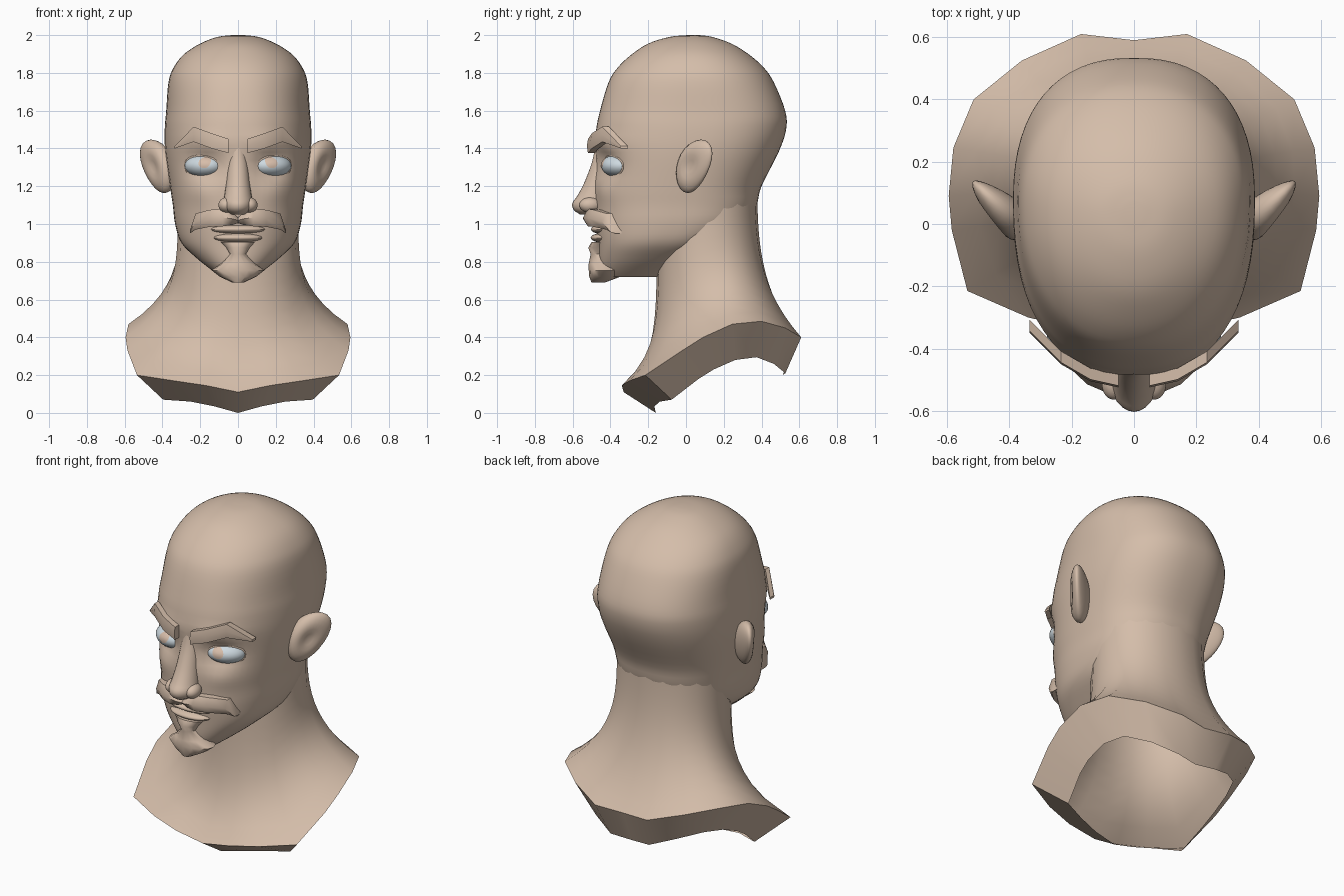
import bpy, bmesh, math
from mathutils import Vector, Matrix

cube = bpy.data.objects.get("Cube")
if cube:
    bpy.data.objects.remove(cube, do_unlink=True)


def material(name, rgb):
    mat = bpy.data.materials.new(name)
    mat.use_nodes = True
    mat.diffuse_color = (*rgb, 1)
    mat.node_tree.nodes["Principled BSDF"].inputs["Base Color"].default_value = (*rgb, 1)
    return mat


SKIN = material("warm tan skin", (0.66, 0.51, 0.4))
EYE = material("pale blue eye", (0.62, 0.70, 0.75))
IRIS = material("peach iris", (0.68, 0.51, 0.4))


def finish(bm, name, mat=SKIN, mirror=False, angle=40):
    bmesh.ops.recalc_face_normals(bm, faces=bm.faces)
    mesh = bpy.data.meshes.new(name)
    bm.to_mesh(mesh)
    bm.free()
    mesh.materials.append(mat)
    obj = bpy.data.objects.new(name, mesh)
    bpy.context.collection.objects.link(obj)
    bpy.ops.object.select_all(action='DESELECT')
    obj.select_set(True)
    bpy.context.view_layer.objects.active = obj
    bpy.ops.object.shade_smooth_by_angle(angle=math.radians(angle))
    if mirror:
        obj.modifiers.new("Mirror", 'MIRROR')


def skin_rings(bm, rings, caps=True):
    """Bridge successive rings of points with quads."""
    loops = [[bm.verts.new(p) for p in ring] for ring in rings]
    n = len(loops[0])
    for a, b in zip(loops, loops[1:]):
        for i in range(n):
            j = (i + 1) % n
            bm.faces.new((a[i], a[j], b[j], b[i]))
    if caps:
        bm.faces.new(loops[0])
        bm.faces.new(loops[-1])


def resample(rows, sub):
    """Catmull-Rom refinement of a table of profile rows."""
    out = []
    for i in range(len(rows) - 1):
        a, b, c, d = (Vector(rows[min(max(k, 0), len(rows) - 1)]) for k in range(i - 1, i + 3))
        for s in range(sub):
            t = s / sub
            out.append(b + (c - a) * t / 2 + (a * 2 - b * 5 + c * 4 - d) * t * t / 2
                       + (b * 3 - a - c * 3 + d) * t ** 3 / 2)
    return out + [Vector(rows[-1])]


def oval(z, w, front, back, segs, power=2.0, middle=0.5):
    """Superellipse ring with its widest point between front and back."""
    yc = front + (back - front) * middle
    ring = []
    for i in range(segs):
        t = math.tau * i / segs
        s, c = math.sin(t), math.cos(t)
        x = w * math.copysign(abs(s) ** (2 / power), s)
        reach = yc - front if c > 0 else back - yc
        ring.append(Vector((x, yc - reach * math.copysign(abs(c) ** (2 / power), c), z)))
    return ring


def ellipsoid(centre, radii, turn=0, shape=None):
    bm = bmesh.new()
    bmesh.ops.create_uvsphere(bm, u_segments=24, v_segments=14, radius=1)
    bmesh.ops.rotate(bm, verts=bm.verts, matrix=Matrix.Rotation(math.pi / 2, 3, 'X'))
    for v in bm.verts:
        v.co = Vector(p * r for p, r in zip(v.co, radii))
        if shape:
            shape(v.co)
        v.co = Matrix.Rotation(turn, 3, 'Z') @ v.co + Vector(centre)
    return bm


def ribbon(name, sections, thick, bulge, angle):
    """Strip of hair following the face; sections are x, front y, top z, bottom z."""
    bm = bmesh.new()
    rings = []
    for x, y, top, low in sections:
        rings.append([(x, y + thick, top), (x, y + bulge, top),
                      (x, y, (top + low) / 2), (x, y + bulge, low), (x, y + thick, low)])
    skin_rings(bm, rings)
    finish(bm, name, mirror=True, angle=angle)


def bump(co, x, z, sx, sz):
    return math.exp(-((abs(co.x) - x) / sx) ** 2 - ((co.z - z) / sz) ** 2)


# Head: z, half width, front y, back y
HEAD = [(2.0, .03, .01, .07), (1.99, .11, -.09, .14), (1.955, .2, -.2, .24),
        (1.9, .285, -.285, .33), (1.83, .34, -.36, .41), (1.75, .368, -.41, .465),
        (1.6, .38, -.455, .525), (1.5, .388, -.475, .53), (1.38, .385, -.48, .49),
        (1.2, .36, -.475, .4), (1.1, .345, -.475, .375), (1.0, .333, -.475, .335),
        (.9, .3, -.465, .22), (.82, .22, -.46, .05), (.76, .145, -.45, -.08),
        (.72, .09, -.43, -.15)]
bm = bmesh.new()
skin_rings(bm, [oval(*row, 64, 2.35 - .3 * min(1, max(0, (row[0] - 1.55) / .4)), .55)
                for row in resample(HEAD, 4)])
for v in bm.verts:
    if v.co.y < -.15:
        # Eye sockets, brow ridge, cheekbones and nose root
        v.co.y += .055 * bump(v.co, .17, 1.31, .1, .07)
        v.co.y -= .014 * bump(v.co, .17, 1.44, .13, .04)
        v.co.y -= .012 * bump(v.co, .2, 1.17, .08, .07)
        v.co.y -= .02 * bump(v.co, 0, 1.2, .07, .14)
finish(bm, "head", angle=60)

# Neck flaring into the shoulders, with a band folded in under the rim
RIM = [(0, -.33, .11), (.17, -.34, .145), (.34, -.3, .17), (.535, -.215, .2),
       (.585, -.02, .33), (.595, .09, .4), (.58, .245, .47), (.515, .4, .485),
       (.36, .525, .45), (.17, .61, .4), (0, .59, .39)]
rim = [Vector(p) for p in RIM]
rim += [Vector((-p.x, p.y, p.z)) for p in rim[-2:0:-1]]
collar = oval(1.2, .318, -.155, .378, len(rim), 2.15)
rings = []
STEPS = 14
for k in range(STEPS + 1):
    s = k / STEPS
    ring = []
    for i, (top, low) in enumerate(zip(collar, rim)):
        flare = s ** (4.5 + 1.7 * math.cos(math.tau * i / len(rim)))
        p = top.lerp(low, flare)
        p.z = top.z + (low.z - top.z) * s
        ring.append(p)
    rings.append(ring)
under = []
for i, p in enumerate(rim):
    back = max(0, min(1, (min(i, len(rim) - i) - 2) / 4))
    under.append((p.x * .74, .3 + (p.y - .3) * .73, p.z - .11 - .08 * back))
rings.append(under)
bm = bmesh.new()
skin_rings(bm, rings, caps=False)
finish(bm, "neck_and_shoulders", angle=45)

# Nose: z, half width, front y
NOSE = [(1.42, .035, -.48), (1.33, .05, -.497), (1.22, .062, -.538), (1.15, .072, -.575),
        (1.11, .078, -.602), (1.075, .07, -.595), (1.05, .04, -.56)]
bm = bmesh.new()
skin_rings(bm, [oval(z, w, y, -.4, 24, 1.9) for z, w, y in resample(NOSE, 3)])
finish(bm, "nose", angle=60)
finish(ellipsoid((.058, -.505, 1.1), (.045, .06, .042), .2), "nostril", mirror=True)

# Eyes
TURN = math.radians(28)
EYE_AT = Vector((.18, -.362, 1.308))
EYE_SIZE = Vector((.108, .08, .06))
finish(ellipsoid(EYE_AT, EYE_SIZE, TURN), "eye", EYE, mirror=True, angle=60)


def on_eye(u, z, lift):
    """Point just above the front of the eyeball."""
    depth = 1 - (u / EYE_SIZE.x) ** 2 - (z / EYE_SIZE.z) ** 2
    p = Vector((u, -EYE_SIZE.y * math.sqrt(max(depth, 0)) - lift, z))
    return Matrix.Rotation(TURN, 3, 'Z') @ p + EYE_AT


# Iris: a round patch laid on the eyeball
bm = bmesh.new()
skin_rings(bm, [[on_eye(-.04 + r * math.cos(t), .018 + r * math.sin(t), .003)
                 for t in (math.tau * i / 20 for i in range(20))]
                for r in (.031, .022, .012, .003)], caps=False)
for f in bm.faces:
    f.normal_update()
inner = [e for e in bm.edges if e.is_boundary and e.calc_length() < .003]
bmesh.ops.edgeloop_fill(bm, edges=inner)
finish(bm, "iris", IRIS, mirror=True, angle=60)

# Eyelids: slim tapering tubes along the upper and lower edge of each eye
for name, height in (("upper_lid", .052), ("lower_lid", -.056)):
    bm = bmesh.new()
    rings = []
    for k in range(13):
        a = math.pi * k / 12
        r = .004 + .006 * math.sin(a)
        mid = on_eye(.102 * math.cos(a), height * math.sin(a), -.004)
        out = Vector((math.cos(a) / 2, 0, math.copysign(math.sin(a) + .01, height))).normalized()
        rings.append([mid + out * r * math.cos(t) + Vector((0, r * math.sin(t), 0))
                      for t in (math.tau * j / 8 for j in range(8))])
    skin_rings(bm, rings)
    finish(bm, name, mirror=True, angle=60)

# Eyebrows and moustache
ribbon("eyebrow", [(.05, -.525, 1.45, 1.375), (.14, -.505, 1.48, 1.4),
                   (.235, -.45, 1.515, 1.435), (.335, -.35, 1.412, 1.4)], .042, .006, 35)
ribbon("moustache", [(0, -.53, 1.035, 1.005), (.03, -.545, 1.06, .995),
                     (.08, -.545, 1.08, .988), (.15, -.515, 1.075, .985),
                     (.225, -.445, 1.055, .97), (.255, -.4, .965, .95)], .065, .025, 55)

# Lips
finish(ellipsoid((0, -.435, .972), (.145, .068, .026)), "upper_lip")
finish(ellipsoid((0, -.435, .927), (.13, .07, .026)), "lower_lip")

# Goatee: z, half width, front y, back y
GOATEE = [(.905, .095, -.5, -.38), (.875, .065, -.517, -.37), (.84, .045, -.505, -.36),
          (.79, .09, -.515, -.35), (.755, .14, -.515, -.34), (.72, .095, -.512, -.35),
          (.69, .03, -.5, -.43)]
bm = bmesh.new()
skin_rings(bm, [oval(*row, 16) for row in GOATEE])
finish(bm, "goatee", angle=50)


# Ears: thick at the root, narrower at the lobe, hollowed on the outer face
def ear_shape(co):
    if co.y < 0:
        co.y += .025 * math.exp(-(co.x / .05) ** 2 - (co.z / .06) ** 2)
    co.y *= 1 - 4 * co.x
    co.x = co.x * (1 + 1.2 * co.z) + .35 * co.z


finish(ellipsoid((.425, .045, 1.305), (.112, .055, .142), math.radians(45), ear_shape),
       "ear", mirror=True, angle=60)
